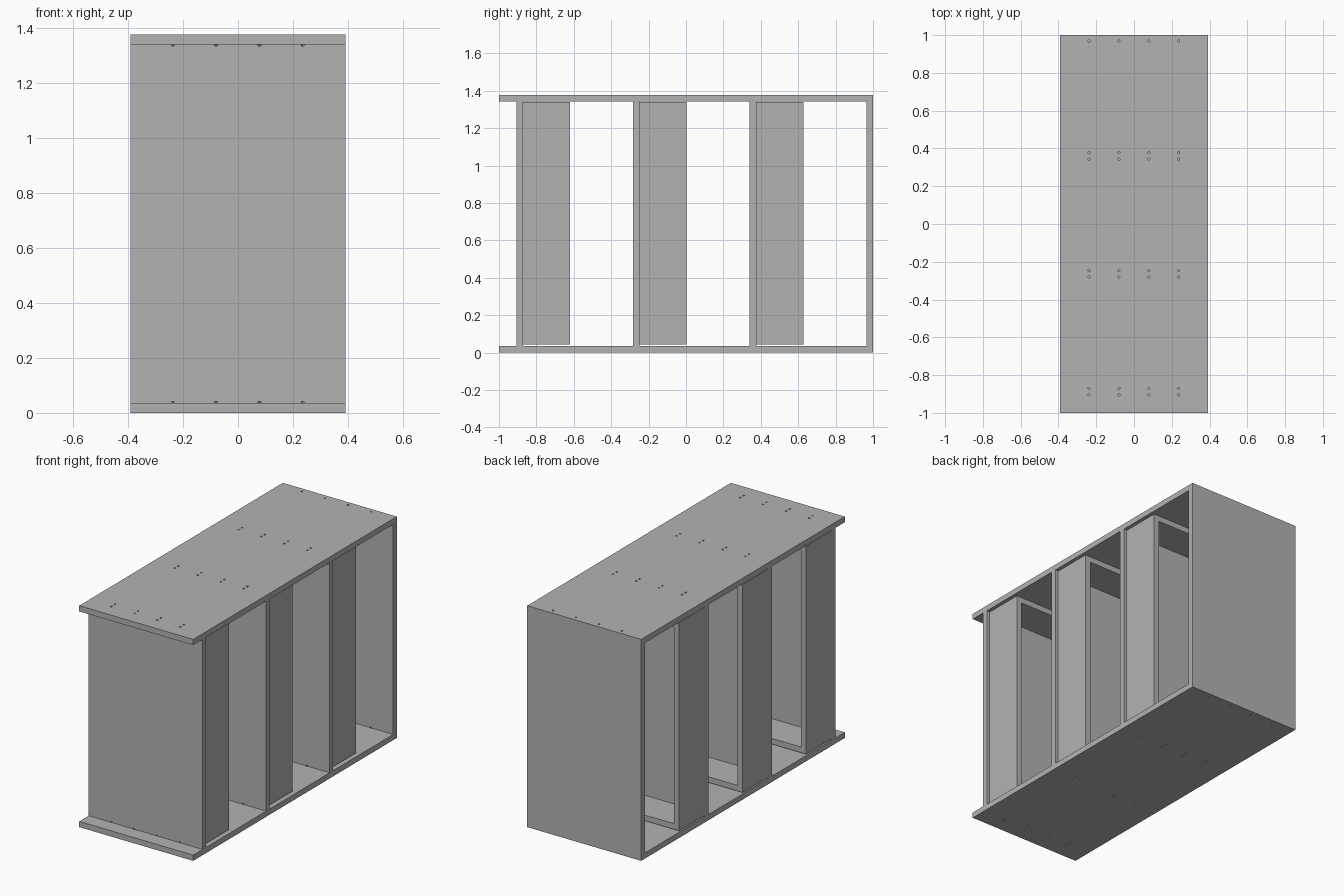
import bpy, bmesh
from mathutils import Matrix

old = bpy.data.objects.get("Cube")
if old:
    bpy.data.objects.remove(old, do_unlink=True)

W, H, T = 0.392, 1.377, 0.0355      # half width, height, board thickness
STEP = 0.624                        # spacing of the upright boards

grey = bpy.data.materials.new("board_grey")
grey.use_nodes = True
color = (0.45, 0.45, 0.45, 1)
grey.diffuse_color = color
grey.node_tree.nodes["Principled BSDF"].inputs["Base Color"].default_value = color


def finish(name, bm):
    mesh = bpy.data.meshes.new(name)
    bmesh.ops.recalc_face_normals(bm, faces=bm.faces)
    bm.to_mesh(mesh)
    bm.free()
    mesh.materials.append(grey)
    ob = bpy.data.objects.new(name, mesh)
    bpy.context.collection.objects.link(ob)
    return ob


def box_mesh(lo, hi):
    bm = bmesh.new()
    bmesh.ops.create_cube(bm, size=1)
    for v in bm.verts:
        v.co = [lo[i] + (v.co[i] + 0.5) * (hi[i] - lo[i]) for i in range(3)]
    return bm


def board(name, lo, hi):
    return finish(name, box_mesh(lo, hi))


def drawer(name, lo, hi):
    # Open tray: inset the back-facing side and push it inward
    bm = box_mesh(lo, hi)
    rim = max(bm.faces, key=lambda f: f.calc_center_median().y)
    bmesh.ops.inset_region(bm, faces=[rim], thickness=T, use_even_offset=True)
    pushed = bmesh.ops.extrude_discrete_faces(bm, faces=[rim])["faces"][0]
    for v in pushed.verts:
        v.co.y = lo[1] + T
    return finish(name, bm)


# Carcass: two long plates and four upright boards
boards = [board("bottom_plate", (-W, -1, 0), (W, 1, T)),
          board("top_plate", (-W, -1, H - T), (W, 1, H))]
starts = [1 - T - STEP * k for k in range(4)]
for k, y in enumerate(starts):
    name = "end_board" if k == 0 else f"divider_{k}"
    boards.append(board(name, (-W, y, T), (W, y + T, H - T)))

# Trays standing against the back of each divider
for k, y in enumerate(starts[1:], 1):
    drawer(f"tray_{k}", (-W, y + T, 0.044), (W - 0.02, y + 0.287, H - T - 0.003))

# Drill holes along both edges of each upright board
bm = bmesh.new()
rows = [starts[0] + 0.004] + [y + d for y in starts[1:] for d in (0.003, T + 0.002)]
for z in (T / 2, H - T / 2):
    for y in rows:
        for i in range(4):
            bmesh.ops.create_cone(bm, cap_ends=True, segments=10, radius1=0.006,
                                  radius2=0.006, depth=T + 0.012,
                                  matrix=Matrix.Translation((-0.238 + 0.158 * i, y, z)))
drill = finish("drill_cutter", bm)
drill.hide_render = True
drill.hide_viewport = True
drill.display_type = 'WIRE'
for ob in boards:
    mod = ob.modifiers.new("drill_holes", 'BOOLEAN')
    mod.operation = 'DIFFERENCE'
    mod.solver = 'EXACT'
    mod.object = drill
